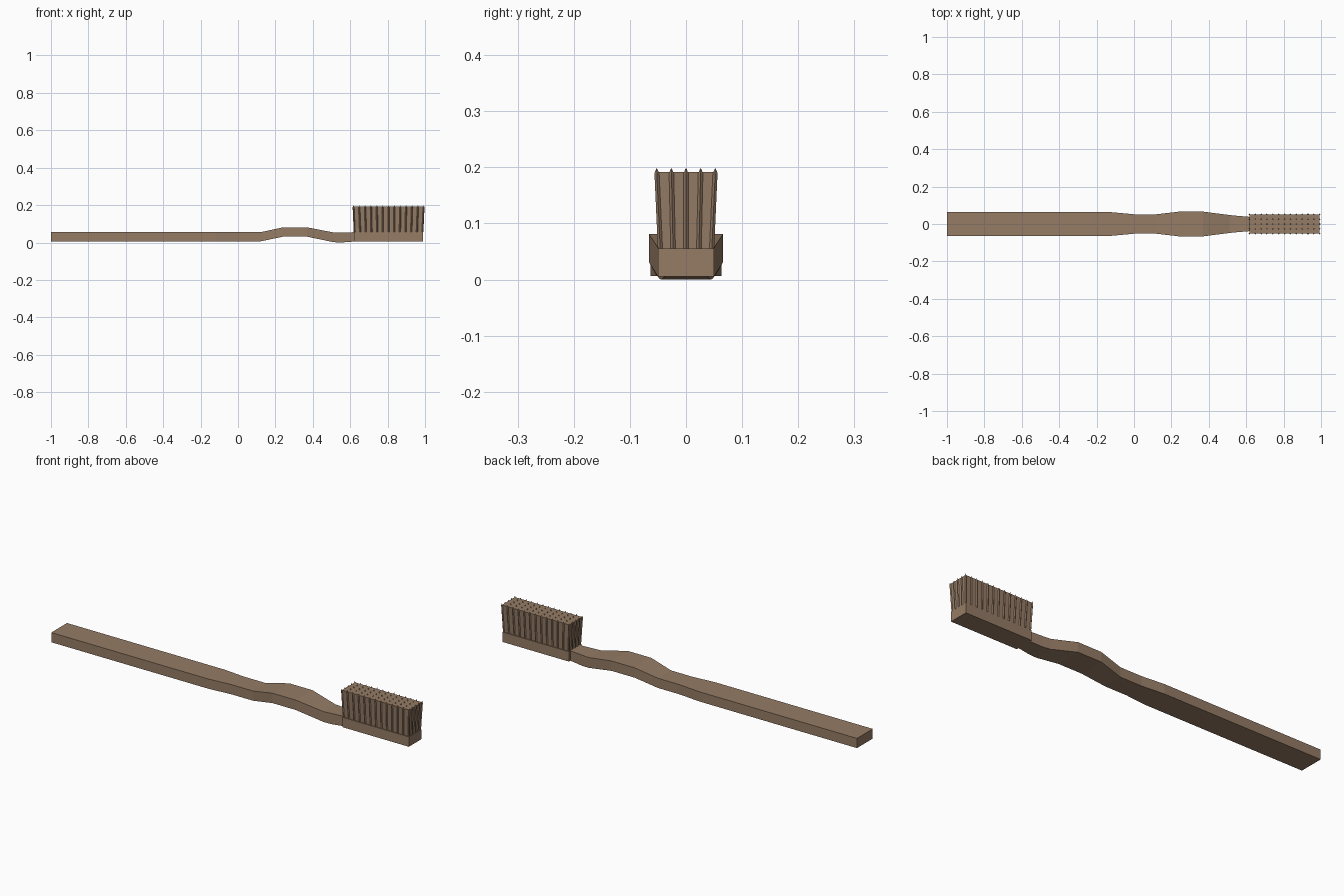
import bpy, bmesh
from mathutils import Vector

if "Cube" in bpy.data.objects:
    bpy.data.objects.remove(bpy.data.objects["Cube"])

wood = bpy.data.materials.new("wood")
wood.diffuse_color = (0.30, 0.20, 0.13, 1)
wood.use_nodes = True
wood.node_tree.nodes["Principled BSDF"].inputs["Base Color"].default_value = wood.diffuse_color


def finish(name, bm):
    bmesh.ops.recalc_face_normals(bm, faces=bm.faces)
    me = bpy.data.meshes.new(name)
    bm.to_mesh(me)
    bm.free()
    ob = bpy.data.objects.new(name, me)
    me.materials.append(wood)
    bpy.context.collection.objects.link(ob)
    return ob


def loft(bm, rings):
    loops = [[bm.verts.new(p) for p in r] for r in rings]
    n = len(loops[0])
    for a, b in zip(loops, loops[1:]):
        for i in range(n):
            j = (i + 1) % n
            bm.faces.new((a[i], a[j], b[j], b[i]))
    bm.faces.new(loops[0])
    bm.faces.new(loops[-1])


def rect(x, w, z0, z1):
    return [(x, -w, z0), (x, w, z0), (x, w, z1), (x, -w, z1)]


# Handle: rectangular sections (x, half width, bottom, top)
sections = [(-1, .063, .006, .055), (-.12, .063, .006, .055), (0, .052, .006, .055),
            (.12, .052, .006, .055), (.24, .066, .031, .081), (.37, .066, .031, .081),
            (.51, .048, .002, .054), (.55, .044, 0, .054), (.62, .038, .005, .055)]
bm = bmesh.new()
loft(bm, [rect(*s) for s in sections])
finish("handle", bm)

# Head plate
bm = bmesh.new()
loft(bm, [rect(.62, .05, .005, .055), rect(.99, .05, .005, .055)])
finish("head", bm)

# Bristle block, flaring toward the top
CX, HX, HY, Z0, Z1 = .805, .184, .048, .055, .192


def block_ring(z, flare_x, flare_y):
    return [(CX + sx * (HX + flare_x), sy * (HY + flare_y), z)
            for sx, sy in ((-1, -1), (1, -1), (1, 1), (-1, 1))]


bm = bmesh.new()
loft(bm, [block_ring(Z0, -.002, -.002), block_ring(Z1, .004, .004)])
finish("bristle_block", bm)

# Splayed bristles with pointed tips, on a regular grid
NX, NY, R = 13, 5, .0042
bm = bmesh.new()
for i in range(NX):
    for j in range(NY):
        u, v = 2 * i / (NX - 1) - 1, 2 * j / (NY - 1) - 1

        def ring(z, f, r):
            c = Vector((CX + u * (HX - .002 + f * .006), v * (HY - .002 + f * .006), z))
            return [c + Vector(d) * r for d in ((1, 0, 0), (0, 1, 0), (-1, 0, 0), (0, -1, 0))]

        loft(bm, [ring(Z0, 0, R), ring(.189, 1, R), ring(.198, 1.05, .0008)])
finish("bristles", bm)
